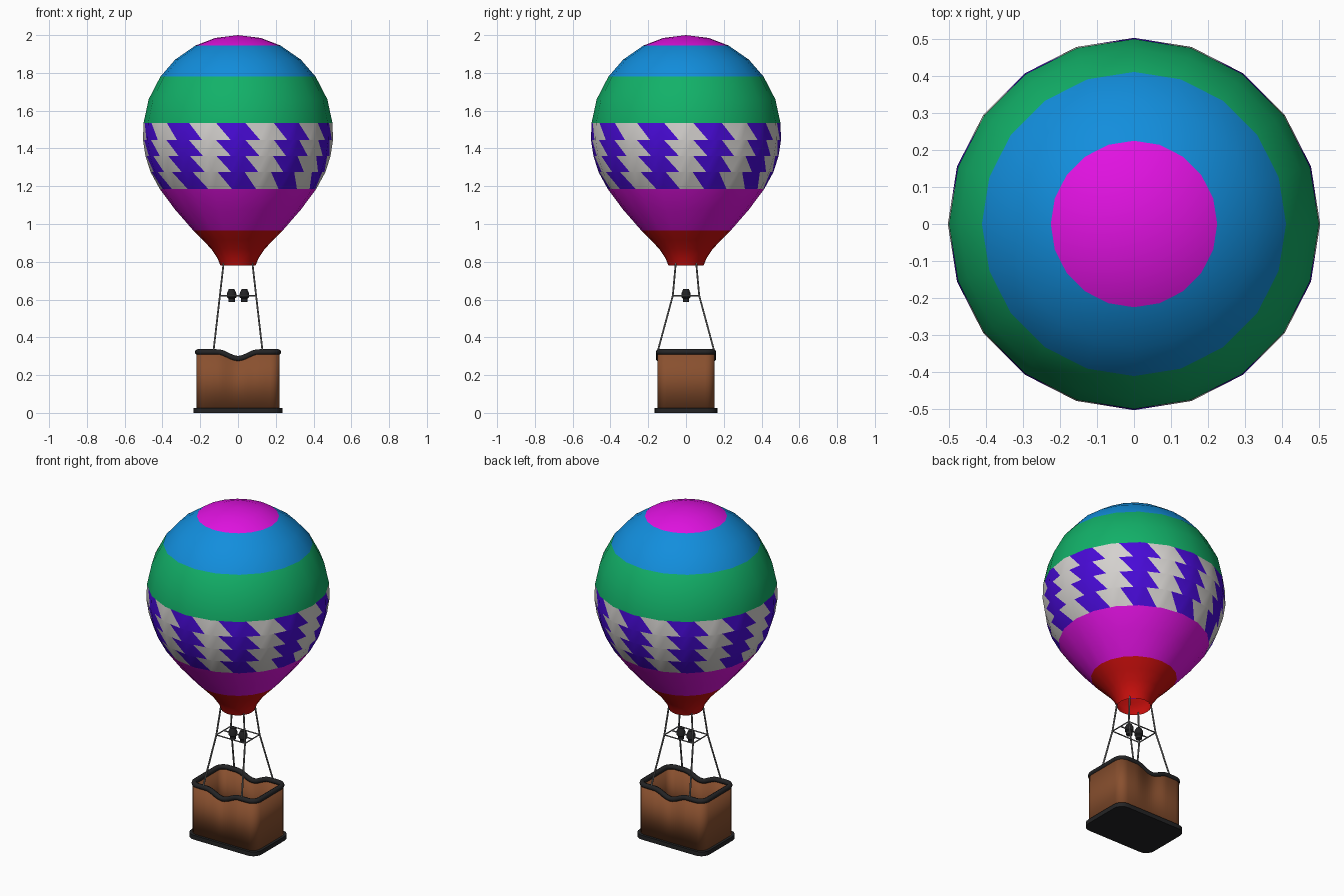
import bpy, bmesh, math
from mathutils import Vector

if "Cube" in bpy.data.objects:
    bpy.data.objects.remove(bpy.data.objects["Cube"])


def mat(name, r, g, b):
    m = bpy.data.materials.new(name)
    m.diffuse_color = (r, g, b, 1)
    m.use_nodes = True
    m.node_tree.nodes["Principled BSDF"].inputs["Base Color"].default_value = m.diffuse_color
    return m


MAGENTA = mat("magenta", 0.75, 0.006, 0.75)
BLUE = mat("sky blue", 0.006, 0.27, 0.72)
GREEN = mat("green", 0.006, 0.44, 0.14)
WHITE = mat("white", 0.66, 0.64, 0.62)
VIOLET = mat("violet", 0.065, 0.003, 0.68)
RED = mat("red", 0.62, 0.005, 0.004)
BROWN = mat("wicker brown", 0.25, 0.08, 0.028)
BLACK = mat("black", 0.017, 0.017, 0.018)
GREY = mat("rope grey", 0.16, 0.16, 0.16)


def finish(name, bm, mats, angle=40):
    me = bpy.data.meshes.new(name)
    bm.to_mesh(me)
    bm.free()
    for m in mats:
        me.materials.append(m)
    ob = bpy.data.objects.new(name, me)
    bpy.context.collection.objects.link(ob)
    bpy.ops.object.select_all(action='DESELECT')
    ob.select_set(True)
    bpy.context.view_layer.objects.active = ob
    bpy.ops.object.shade_smooth_by_angle(angle=math.radians(angle))
    return ob


def tube(name, points, radius, m, cyclic=False):
    cu = bpy.data.curves.new(name, 'CURVE')
    cu.dimensions = '3D'
    cu.bevel_depth = radius
    cu.bevel_resolution = 2
    cu.use_fill_caps = True
    sp = cu.splines.new('POLY')
    sp.points.add(len(points) - 1)
    for p, co in zip(sp.points, points):
        p.co = (*co, 1)
    sp.use_cyclic_u = cyclic
    cu.materials.append(m)
    ob = bpy.data.objects.new(name, cu)
    bpy.context.collection.objects.link(ob)
    return ob


# Envelope: 20-sided profile, colour chosen by height
N = 20
profile = [(0.78, 0.093), (0.82, 0.109), (0.87, 0.143), (0.915, 0.187), (0.965, 0.236),
           (1.075, 0.332), (1.185, 0.414), (1.275, 0.463), (1.36, 0.49), (1.445, 0.503),
           (1.535, 0.5), (1.66, 0.473), (1.78, 0.411), (1.87, 0.333), (1.945, 0.225),
           (1.985, 0.12)]
bands = [(0.965, 0), (1.185, 1), (1.535, 2), (1.78, 4), (1.945, 5), (2.1, 1)]
bm = bmesh.new()
rings = [[bm.verts.new((r * math.cos(math.tau * k / N), r * math.sin(math.tau * k / N), z))
          for k in range(N)] for z, r in profile]
for i in range(len(rings) - 1):
    mid = (profile[i][0] + profile[i + 1][0]) / 2
    colour = next(c for top, c in bands if mid < top)
    for k in range(N):
        j = (k + 1) % N
        a, b, c, d = rings[i][k], rings[i][j], rings[i + 1][j], rings[i + 1][k]
        if colour == 2:
            # harlequin band: a slanted cut splits each panel in two colours
            low = bm.verts.new(a.co.lerp(b.co, 0.75))
            high = bm.verts.new(d.co.lerp(c.co, 0.25))
            bm.faces.new((a, low, high, d)).material_index = 3 if k % 2 else 2
            bm.faces.new((low, b, c, high)).material_index = 2 if k % 2 else 3
        else:
            bm.faces.new((a, b, c, d)).material_index = colour
apex = bm.verts.new((0, 0, 2.0))
for k in range(N):
    bm.faces.new((rings[-1][k], rings[-1][(k + 1) % N], apex)).material_index = 1
finish("envelope", bm, [RED, MAGENTA, WHITE, VIOLET, GREEN, BLUE])


# Basket outline: rounded rectangle with extra points on the long sides
def outline(hx, hy, r):
    pts = []
    for sx, sy, start in ((1, 1, 0), (-1, 1, 90), (-1, -1, 180), (1, -1, 270)):
        for s in range(6):
            t = math.radians(start + s * 18)
            pts.append((sx * (hx - r) + r * math.cos(t), sy * (hy - r) + r * math.sin(t)))
        if start in (0, 180):
            pts += [(sx * 0.12 * (1 - s / 8), sy * hy) for s in range(17)]
    return pts


def rim_height(x, y):
    # dip in the middle of the front and back walls
    if abs(x) < 0.11 and abs(y) > 0.1:
        return 0.322 - 0.035 * (0.5 + 0.5 * math.cos(math.pi * x / 0.11))
    return 0.322


# Basket wall
shape = outline(0.221, 0.152, 0.05)
bm = bmesh.new()
lower = [bm.verts.new((x, y, 0.02)) for x, y in shape]
upper = [bm.verts.new((x, y, rim_height(x, y))) for x, y in shape]
for i in range(len(shape)):
    j = (i + 1) % len(shape)
    bm.faces.new((lower[i], lower[j], upper[j], upper[i]))
wall = finish("basket_wall", bm, [BROWN])
sol = wall.modifiers.new("thickness", 'SOLIDIFY')
sol.thickness = 0.014
sol.offset = -1

# Basket rim
tube("basket_rim", [(x, y, rim_height(x, y)) for x, y in outline(0.214, 0.145, 0.045)],
     0.015, BLACK, True)

# Basket base
bm = bmesh.new()
face = bm.faces.new([bm.verts.new((x, y, 0.004)) for x, y in outline(0.236, 0.166, 0.055)])
ext = bmesh.ops.extrude_face_region(bm, geom=[face])
bmesh.ops.translate(bm, vec=(0, 0, 0.026),
                    verts=[v for v in ext['geom'] if isinstance(v, bmesh.types.BMVert)])
bmesh.ops.translate(bm, vec=(0, 0, -0.004), verts=bm.verts)
bmesh.ops.recalc_face_normals(bm, faces=bm.faces)
finish("basket_base", bm, [BLACK])

# Ropes from basket to burner frame to envelope mouth
for sx in (-1, 1):
    for sy in (-1, 1):
        side = ("back" if sy > 0 else "front") + ("_right" if sx > 0 else "_left")
        tube("rope_" + side, [(sx * 0.13, sy * 0.15, 0.325), (sx * 0.096, sy * 0.07, 0.62),
                              (sx * 0.076, sy * 0.054, 0.795)], 0.005, GREY)

# Burner frame
tube("burner_frame", [(-0.096, -0.07, 0.62), (0.096, -0.07, 0.62), (0.096, 0.07, 0.62),
                      (-0.096, 0.07, 0.62)], 0.004, GREY, True)
tube("burner_crossbar", [(-0.096, 0, 0.62), (0.096, 0, 0.62)], 0.004, GREY)

# Burners
for sx, side in ((-1, "left"), (1, "right")):
    bm = bmesh.new()
    prof = [(0.588, 0.017), (0.605, 0.017), (0.612, 0.025), (0.632, 0.025), (0.655, 0.015)]
    rows = [[bm.verts.new((sx * 0.034 + r * math.cos(math.tau * k / 12),
                           r * math.sin(math.tau * k / 12), z)) for k in range(12)]
            for z, r in prof]
    for lo, hi in zip(rows, rows[1:]):
        for k in range(12):
            j = (k + 1) % 12
            bm.faces.new((lo[k], lo[j], hi[j], hi[k]))
    bm.faces.new(rows[0][::-1])
    bm.faces.new(rows[-1])
    finish("burner_" + side, bm, [BLACK])
